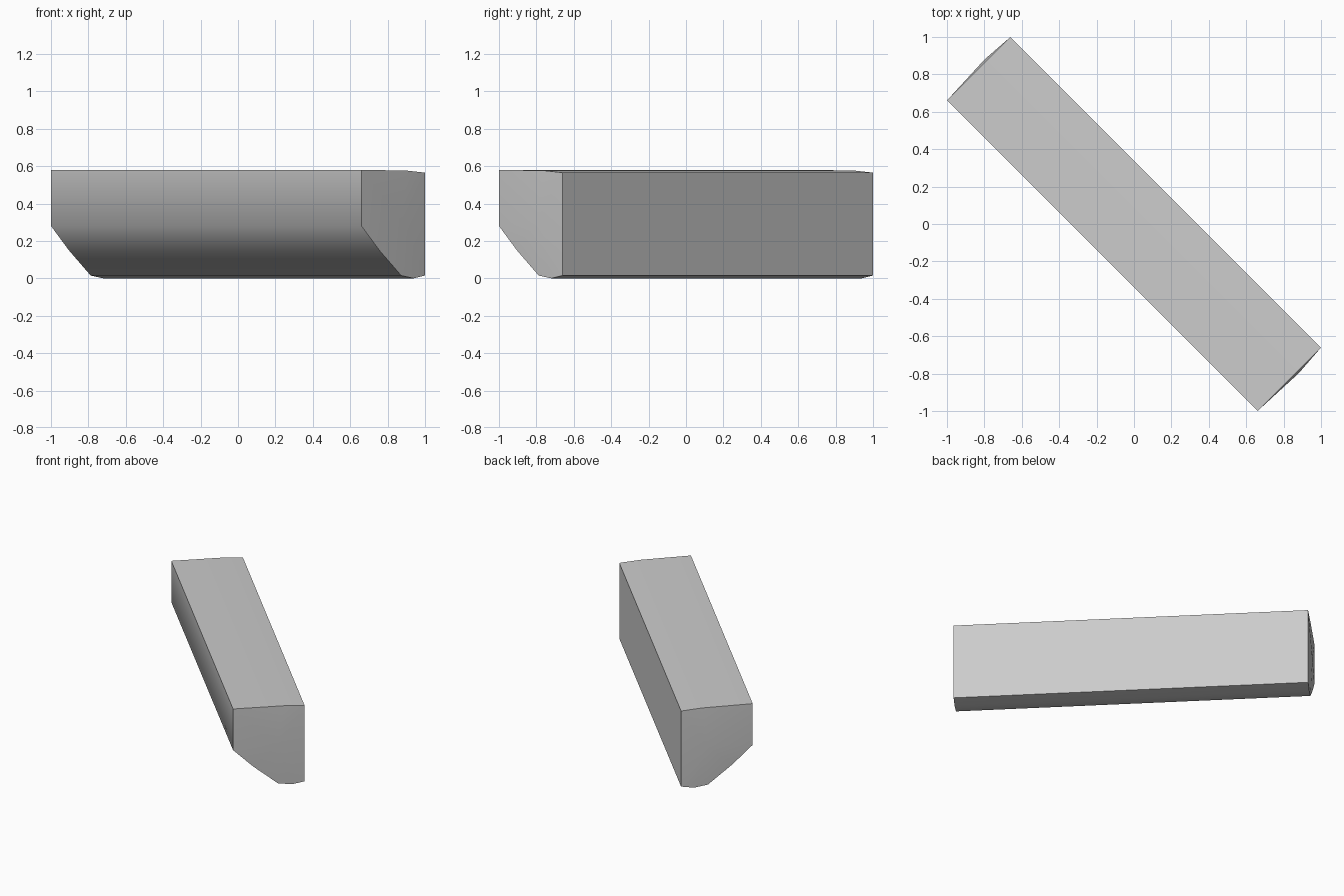
import bpy
import bmesh
from mathutils import Vector

cube = bpy.data.objects.get("Cube")
if cube:
    bpy.data.objects.remove(cube, do_unlink=True)

# Single grey material
grey = bpy.data.materials.new("light_grey")
grey.use_nodes = True
colour = (0.6, 0.6, 0.6, 1)
grey.diffuse_color = colour
grey.node_tree.nodes["Principled BSDF"].inputs["Base Color"].default_value = colour

ACROSS = Vector((1, 1, 0)).normalized()
ALONG = Vector((1, -1, 0)).normalized()
HALF_LENGTH = 1.174
BULGE = 0.013

# Cross-section: offset across the bar, height
PROFILE = [(-0.24, 0.28), (-0.105, 0.15), (0.06, 0.015), (0.155, 0),
           (0.24, 0.015), (0.24, 0.565), (0.1, 0.576), (-0.24, 0.58)]


def place(along, across, height):
    return ALONG * along + ACROSS * across + Vector((0, 0, height))


# Diagonal bar with slightly domed ends
bm = bmesh.new()
rings = []
for side in (-1, 1):
    ring = [bm.verts.new(place(side * HALF_LENGTH, a, z)) for a, z in PROFILE]
    centre = bm.verts.new(place(side * (HALF_LENGTH + BULGE), 0.06, 0.3))
    for i, vert in enumerate(ring):
        bm.faces.new((vert, ring[i - 1], centre))
    rings.append(ring)
back, front = rings
for i in range(len(PROFILE)):
    bm.faces.new((back[i - 1], back[i], front[i], front[i - 1]))
bmesh.ops.recalc_face_normals(bm, faces=bm.faces)

mesh = bpy.data.meshes.new("diagonal_bar")
bm.to_mesh(mesh)
bm.free()
mesh.materials.append(grey)
bar = bpy.data.objects.new("diagonal_bar", mesh)
bpy.context.collection.objects.link(bar)

# Soft rounded underside, crisp corners
bpy.ops.object.select_all(action="DESELECT")
bar.select_set(True)
bpy.context.view_layer.objects.active = bar
bpy.ops.object.shade_smooth_by_angle(angle=0.9)
